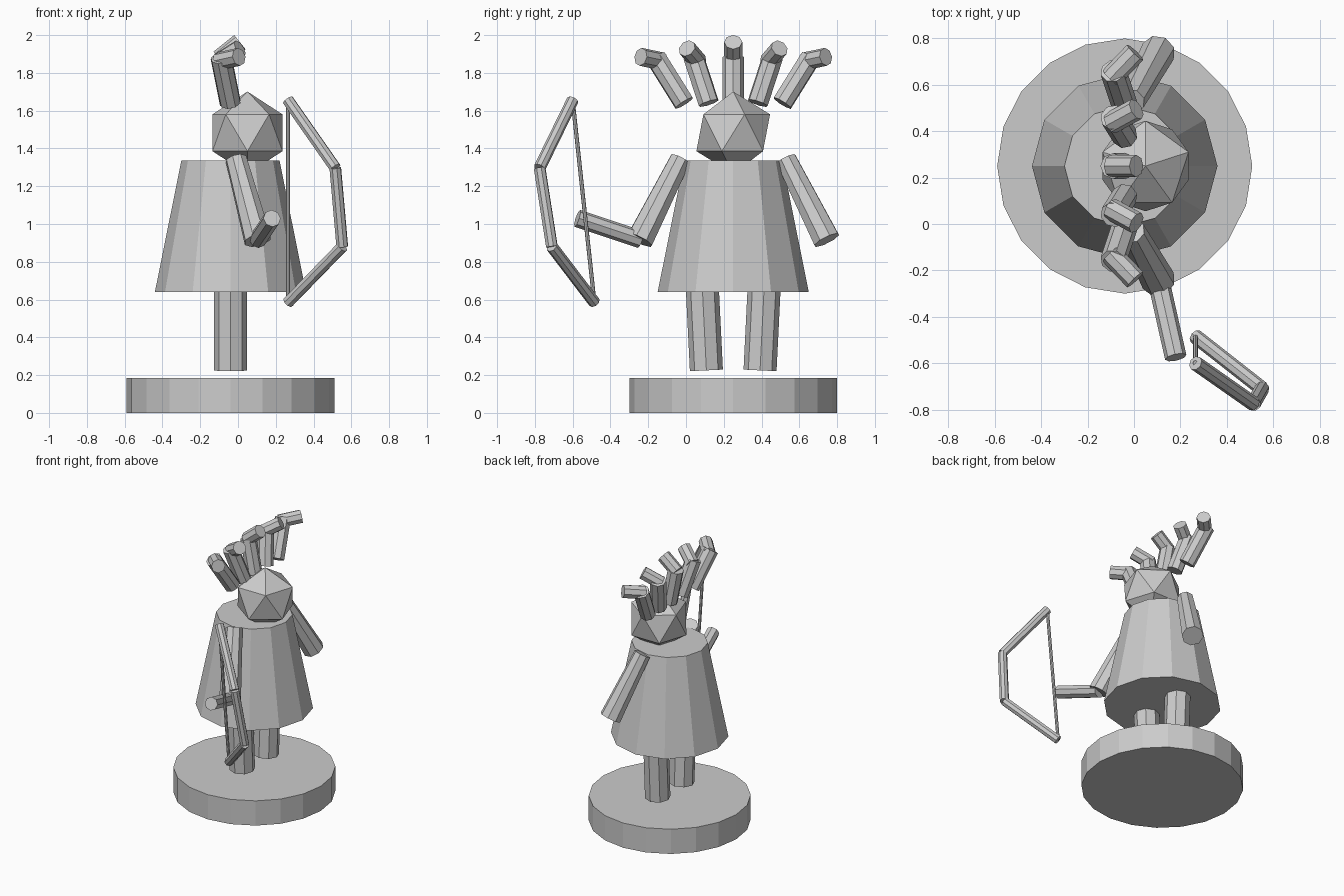
import bpy
import bmesh
from mathutils import Vector, Matrix

if "Cube" in bpy.data.objects:
    bpy.data.objects.remove(bpy.data.objects["Cube"], do_unlink=True)

grey = bpy.data.materials.new("plain_grey")
grey.use_nodes = True
grey.diffuse_color = (0.6, 0.6, 0.6, 1)
grey.node_tree.nodes["Principled BSDF"].inputs["Base Color"].default_value = (0.6, 0.6, 0.6, 1)

CX, CY = -0.04, 0.25  # axis of the body


def finish(name, bm):
    mesh = bpy.data.meshes.new(name)
    bm.to_mesh(mesh)
    bm.free()
    mesh.materials.append(grey)
    obj = bpy.data.objects.new(name, mesh)
    bpy.context.scene.collection.objects.link(obj)
    return obj


def tube(name, start, end, r1, r2=None, sides=8):
    """Flat-sided, capped cylinder or cone running from start to end."""
    start, end = Vector(start), Vector(end)
    axis = end - start
    turn = axis.to_track_quat('Z', 'Y').to_matrix().to_4x4()
    if axis.x == 0 and axis.y == 0:
        turn = Matrix.Identity(4)
    bm = bmesh.new()
    bmesh.ops.create_cone(bm, cap_ends=True, segments=sides, radius1=r1,
                          radius2=r1 if r2 is None else r2, depth=axis.length,
                          matrix=Matrix.Translation((start + end) / 2) @ turn)
    return finish(name, bm)


def across(point, side):
    """Place (x, offset from the body axis, z) on one side of the body."""
    return (point[0], CY + side * point[1], point[2])


# Base and dress
tube("base", (CX, CY, 0), (CX, CY, 0.185), 0.55, sides=20)
tube("dress", (CX, CY, 0.64), (CX, CY, 1.335), 0.40, 0.26, sides=12)

# Faceted head with one corner straight up
bm = bmesh.new()
bmesh.ops.create_icosphere(bm, subdivisions=1, radius=0.218,
                           matrix=Matrix.Translation((0.05, CY, 1.483))
                           @ Matrix.Rotation(1.5708, 4, 'Z'))
finish("head", bm)

# Limbs and side hair, mirrored across the body
for side, label in ((-1, "right"), (1, "left")):
    tube(label + "_leg", across((CX, 0.142, 0.225), side),
         across((CX, 0.168, 0.75), side), 0.0875)
    tube(label + "_upper_arm", across((-0.01, 0.28, 1.342), side),
         across((0.105, 0.495, 0.915), side), 0.058, 0.075)
    locks = (("inner", (-0.04, 0.13, 1.64), (-0.09, 0.21, 1.885),
              (-0.10, 0.185, 1.86), (0.01, 0.245, 1.93)),
             ("outer", (-0.04, 0.26, 1.64), (-0.09, 0.41, 1.88),
              (-0.10, 0.38, 1.862), (0.005, 0.49, 1.885)))
    for place, root, bend, tip_start, tip in locks:
        tube(f"{label}_{place}_hair", across(root, side), across(bend, side), 0.056)
        tube(f"{label}_{place}_hair_tip", across(tip_start, side), across(tip, side), 0.048)

tube("middle_hair", (CX, CY, 1.635), (-0.09, CY, 1.885), 0.056)
tube("middle_hair_tip", (-0.10, CY, 1.875), (0.01, CY, 1.963), 0.048)

# Raised forearm
tube("right_forearm", (0.105, -0.24, 0.918), (0.18, -0.575, 1.03), 0.047)

# Bow and string
bow = [(0.265, -0.60, 1.655), (0.515, -0.775, 1.297),
       (0.552, -0.71, 0.88), (0.265, -0.485, 0.585)]
for part, a, b in zip(("upper", "middle", "lower"), bow, bow[1:]):
    tube("bow_" + part, a, b, 0.032)
tube("bow_string", bow[0], bow[-1], 0.011)
